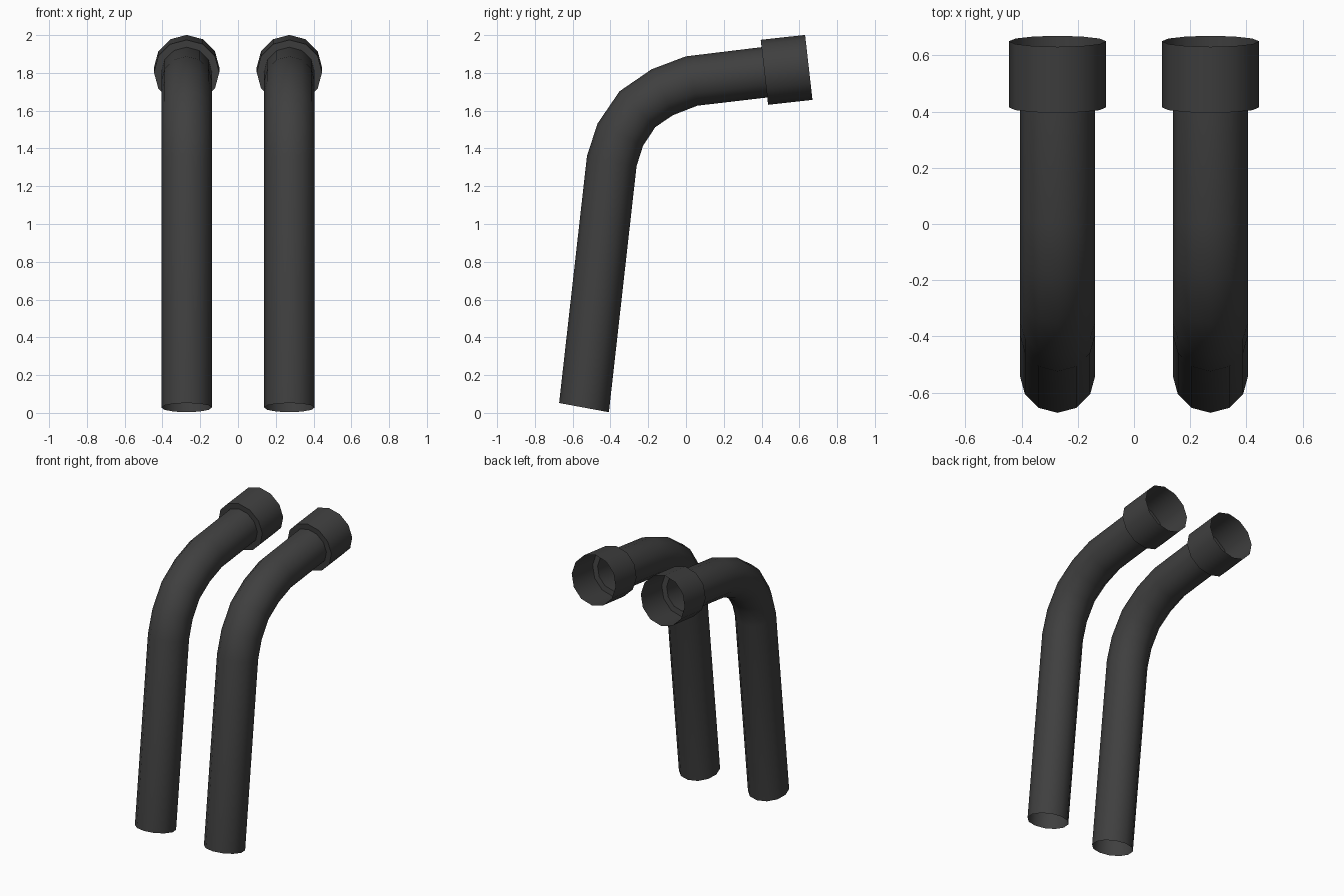
import bpy
import bmesh
from math import sin, cos, pi, radians
from mathutils import Vector

cube = bpy.data.objects.get("Cube")
if cube:
    bpy.data.objects.remove(cube, do_unlink=True)

SIDES = 12
PIPE_R, COLLAR_R = 0.134, 0.173
SPACING = 0.272

charcoal = bpy.data.materials.new("charcoal")
charcoal.use_nodes = True
colour = (0.05, 0.05, 0.05, 1)
charcoal.diffuse_color = colour
bsdf = charcoal.node_tree.nodes["Principled BSDF"]
bsdf.inputs["Base Color"].default_value = colour
bsdf.inputs["Roughness"].default_value = 0.8


def tube(name, x, rings):
    """Open tube through rings given as (y, z, tilt in degrees, radius)."""
    bm = bmesh.new()
    loops = []
    for y, z, tilt, r in rings:
        a = radians(tilt)
        outward = Vector((0, -cos(a), sin(a)))
        centre = Vector((x, y, z))
        loops.append([
            bm.verts.new(centre + r * (cos(t) * Vector((1, 0, 0)) + sin(t) * outward))
            for t in (2 * pi * k / SIDES for k in range(SIDES))])
    for lower, upper in zip(loops, loops[1:]):
        for k in range(SIDES):
            n = (k + 1) % SIDES
            bm.faces.new((lower[k], upper[k], upper[n], lower[n]))
    mesh = bpy.data.meshes.new(name)
    bm.to_mesh(mesh)
    bm.free()
    mesh.materials.append(charcoal)
    obj = bpy.data.objects.new(name, mesh)
    bpy.context.collection.objects.link(obj)
    bpy.ops.object.select_all(action="DESELECT")
    obj.select_set(True)
    bpy.context.view_layer.objects.active = obj
    bpy.ops.object.shade_smooth_by_angle(angle=radians(40))


# Long straight leg, bend, then short straight run to the collar
pipe_path = [
    (-0.54, 0.028, 10.5), (-0.393, 1.333, 11.5), (-0.348, 1.473, 26),
    (-0.257, 1.608, 45), (-0.125, 1.698, 65), (0.03, 1.757, 77),
    (0.415, 1.803, 83.5),
]
pipe_rings = [(*p, PIPE_R) for p in pipe_path]

# Collar: flat shoulder stepping out from the pipe, then an open sleeve
collar_rings = [
    pipe_rings[-1],
    (0.415, 1.803, 83.5, COLLAR_R),
    (0.65, 1.829, 83.5, COLLAR_R),
]

for side, x in (("left", SPACING), ("right", -SPACING)):
    tube(side + "_pipe", x, pipe_rings)
    tube(side + "_collar", x, collar_rings)
